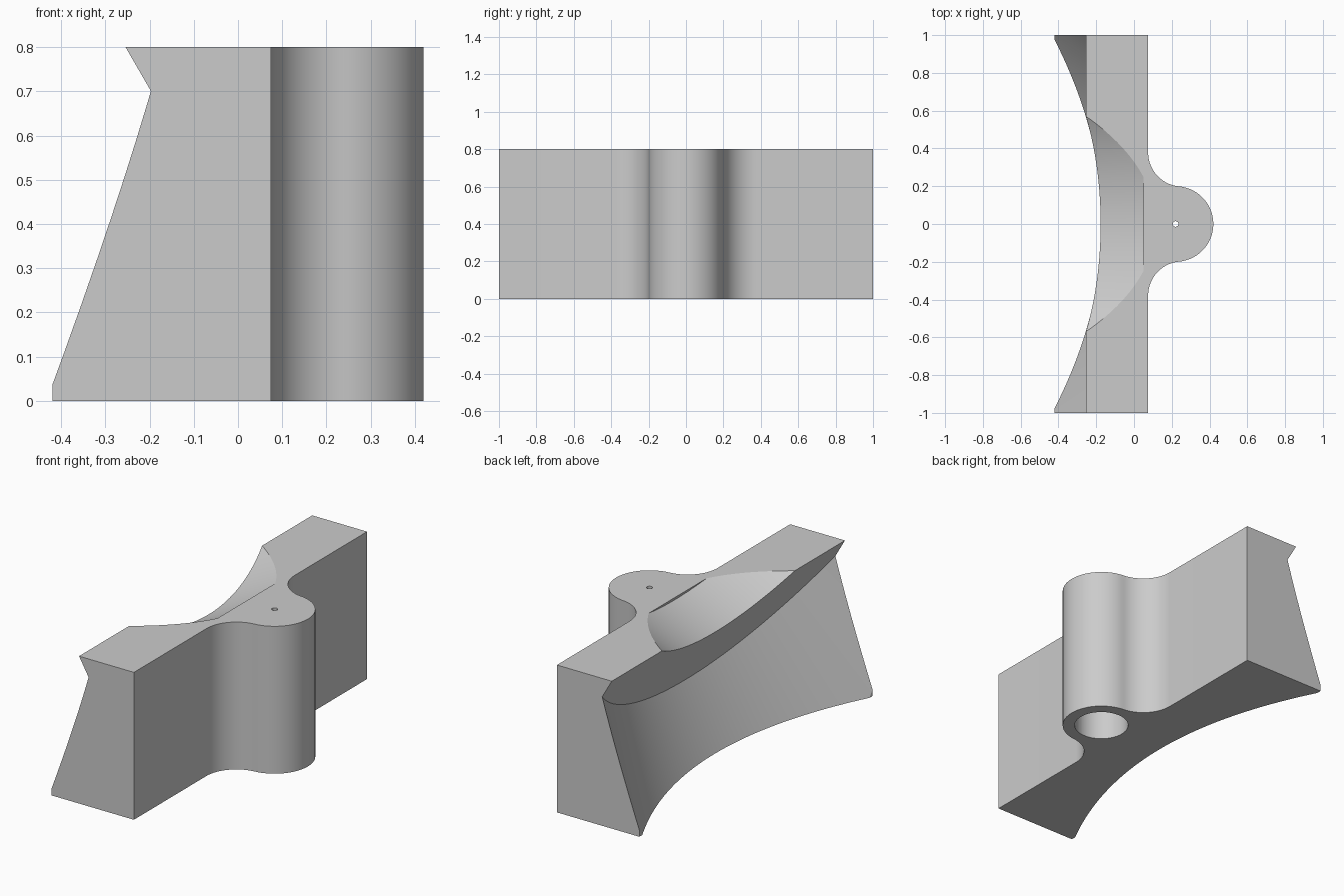
import bpy, bmesh
from math import atan2, cos, sin, pi, sqrt, radians
from mathutils import Vector

cube = bpy.data.objects.get("Cube")
if cube:
    bpy.data.objects.remove(cube, do_unlink=True)

HEIGHT = 0.8
BACK, FACE = -0.42, 0.075           # block limits in x
BOSS_X, BOSS_R, FILLET = 0.22, 0.2, 0.18

grey = bpy.data.materials.new("light grey")
grey.use_nodes = True
grey.diffuse_color = (0.6, 0.6, 0.6, 1)
grey.node_tree.nodes["Principled BSDF"].inputs["Base Color"].default_value = (0.6, 0.6, 0.6, 1)


def add_object(name, bm):
    bmesh.ops.recalc_face_normals(bm, faces=bm.faces)
    mesh = bpy.data.meshes.new(name)
    bm.to_mesh(mesh)
    bm.free()
    mesh.materials.append(grey)
    obj = bpy.data.objects.new(name, mesh)
    bpy.context.collection.objects.link(obj)
    return obj


def cone_cutter(name, start, axis, depth, r1, r2, sides):
    """Truncated cone running from start along axis."""
    bm = bmesh.new()
    bmesh.ops.create_cone(bm, cap_ends=True, segments=sides, radius1=r1, radius2=r2, depth=depth)
    obj = add_object(name, bm)
    obj.rotation_mode = 'QUATERNION'
    obj.rotation_quaternion = axis.to_track_quat('Z', 'Y')
    obj.location = start + axis * depth / 2
    obj.hide_render = True
    return obj


def arc(cx, cy, r, a0, a1, steps):
    return [(cx + r * cos(a0 + (a1 - a0) * i / steps),
             cy + r * sin(a0 + (a1 - a0) * i / steps)) for i in range(steps + 1)]


# Block with a rounded boss blended into its flat face
fx = FACE + FILLET
fy = sqrt((BOSS_R + FILLET) ** 2 - (fx - BOSS_X) ** 2)
blend = atan2(fy, fx - BOSS_X)
half = arc(BOSS_X, 0, BOSS_R, 0, blend, 24)
half += arc(fx, fy, FILLET, blend - pi, -pi, 24)[1:]
half += [(FACE, 1), (BACK, 1)]
outline = half + [(x, -y) for x, y in reversed(half[1:])]

bm = bmesh.new()
base = bm.faces.new([bm.verts.new((x, y, 0)) for x, y in outline])
top = bmesh.ops.extrude_face_region(bm, geom=[base])
bmesh.ops.translate(bm, vec=(0, 0, HEIGHT),
                    verts=[v for v in top["geom"] if isinstance(v, bmesh.types.BMVert)])
bracket = add_object("bracket_body", bm)

# Tilted conical recess, its inner step, and the bored hole
out = Vector((-cos(radians(30)), 0, -sin(radians(30))))
centre = Vector((-0.737, 0, 1.636))
up = Vector((0, 0, 1))
cutters = [
    cone_cutter("recess_cutter", centre, out, 0.8, 1.472, 2.032, 256),
    cone_cutter("step_cutter", centre - out * 0.264, out, 0.364, 1.145, 1.112, 256),
    cone_cutter("bore_cutter", Vector((BOSS_X, 0, -0.1)), up, 0.7, 0.138, 0.138, 48),
    cone_cutter("pin_hole_cutter", Vector((BOSS_X, 0, 0.5)), up, 0.4, 0.015, 0.015, 24),
]

bpy.ops.object.select_all(action='DESELECT')
bpy.context.view_layer.objects.active = bracket
bracket.select_set(True)
for cutter in cutters:
    mod = bracket.modifiers.new(cutter.name, 'BOOLEAN')
    mod.operation = 'DIFFERENCE'
    mod.solver = 'EXACT'
    mod.object = cutter
    bpy.ops.object.modifier_apply(modifier=mod.name)
    bpy.data.objects.remove(cutter, do_unlink=True)

bpy.ops.object.shade_smooth_by_angle(angle=radians(25))
